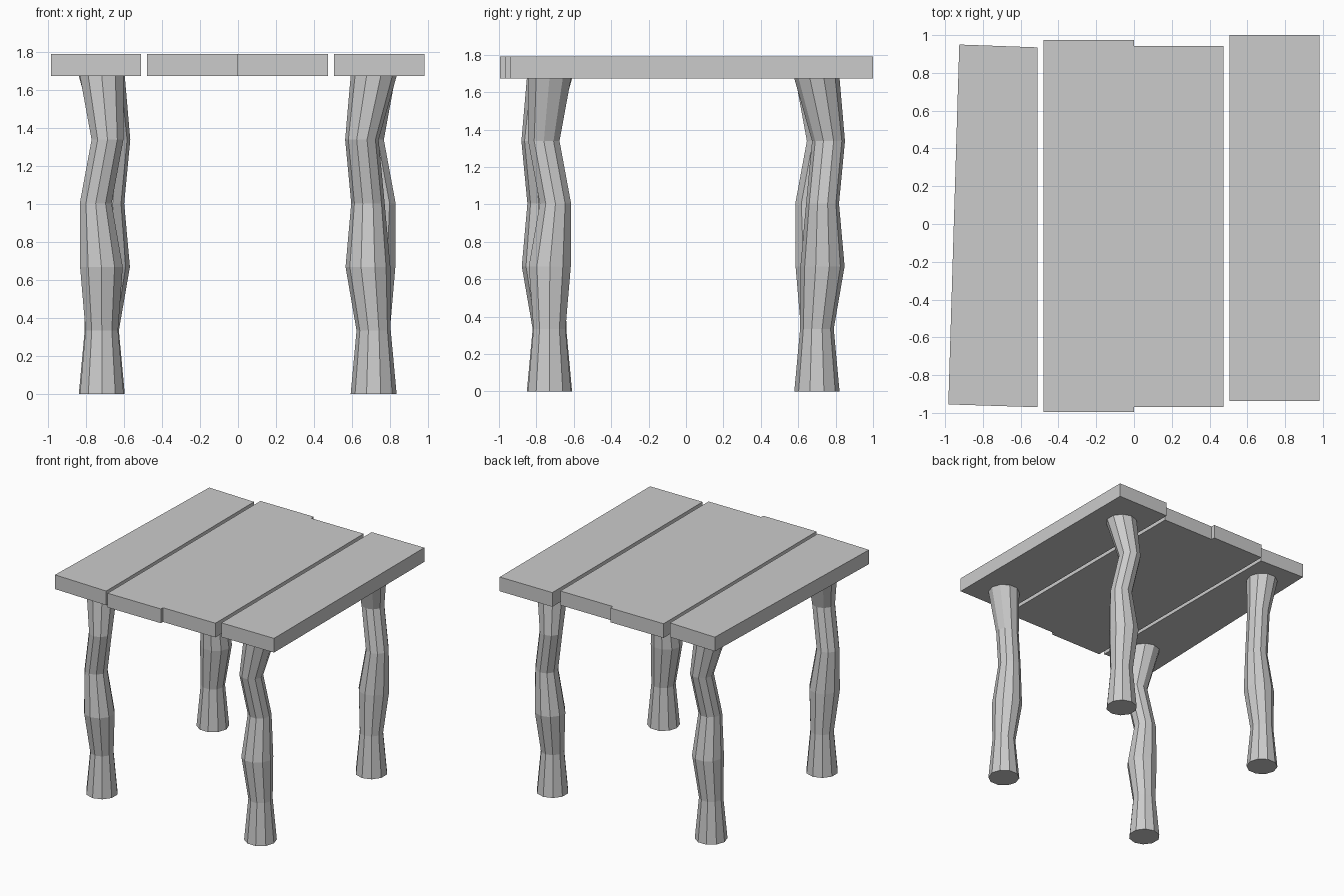
import bpy, bmesh, math

if "Cube" in bpy.data.objects:
    bpy.data.objects.remove(bpy.data.objects["Cube"])

PLANK_BOTTOM, PLANK_TOP = 1.674, 1.79
SIDES = 10


def make_object(name, bm):
    bmesh.ops.recalc_face_normals(bm, faces=bm.faces)
    mesh = bpy.data.meshes.new(name)
    bm.to_mesh(mesh)
    bm.free()
    obj = bpy.data.objects.new(name, mesh)
    bpy.context.collection.objects.link(obj)
    return obj


def plank(name, outline):
    # Flat outline extruded to the board thickness
    bm = bmesh.new()
    face = bm.faces.new([bm.verts.new((x, y, PLANK_BOTTOM)) for x, y in outline])
    extruded = bmesh.ops.extrude_face_region(bm, geom=[face], use_keep_orig=True)
    for v in extruded["geom"]:
        if isinstance(v, bmesh.types.BMVert):
            v.co.z = PLANK_TOP
    return make_object(name, bm)


def rect(x0, x1, y0, y1):
    return [(x0, y0), (x1, y0), (x1, y1), (x0, y1)]


def leg(name, x, y, turn):
    # Crooked log: evenly spaced rings given as (offset x, offset y, radius)
    rings = [(0, 0, 0.121), (0, 0, 0.09), (-0.03, 0.002, 0.118),
             (-0.03, 0.032, 0.088), (-0.062, -0.03, 0.088), (0, 0, 0.121)]
    bm = bmesh.new()
    loops = []
    for i, (ox, oy, r) in enumerate(rings):
        z = PLANK_BOTTOM * i / (len(rings) - 1)
        loops.append([bm.verts.new((ox + r * math.cos(math.tau * k / SIDES),
                                    oy + r * math.sin(math.tau * k / SIDES), z))
                      for k in range(SIDES)])
    for a, b in zip(loops, loops[1:]):
        for k in range(SIDES):
            n = (k + 1) % SIDES
            bm.faces.new((a[k], a[n], b[n], b[k]))
    bm.faces.new(loops[0][::-1])
    bm.faces.new(loops[-1])
    obj = make_object(name, bm)
    obj.location = (x, y, 0)
    obj.rotation_euler.z = math.radians(turn)
    return obj


# Tabletop boards of uneven length
plank("left_plank", [(-0.983, -0.955), (-0.51, -0.97), (-0.51, 0.935), (-0.925, 0.95)])
plank("middle_left_plank", rect(-0.48, 0.0, -0.995, 0.975))
plank("middle_right_plank", rect(0.0, 0.474, -0.968, 0.943))
plank("right_plank", rect(0.506, 0.981, -0.937, 1.0))

# The same leg turned a different way at each corner
leg("front_right_leg", 0.714, -0.73, 0)
leg("front_left_leg", -0.717, -0.73, 90)
leg("back_left_leg", -0.717, 0.70, 180)
leg("back_right_leg", 0.714, 0.70, 270)
